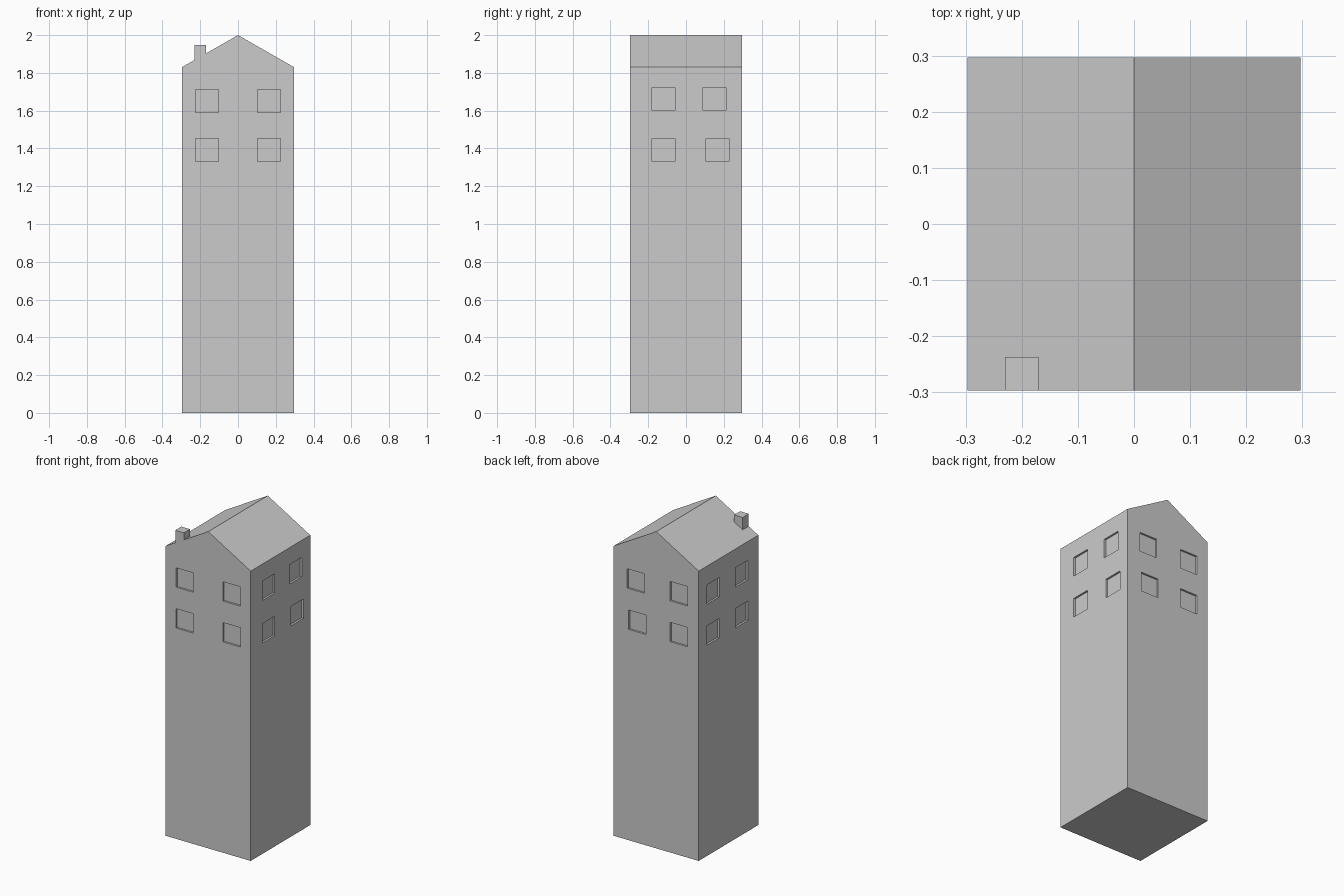
import bpy, bmesh
from math import pi
from mathutils import Matrix

if "Cube" in bpy.data.objects:
    bpy.data.objects.remove(bpy.data.objects["Cube"])

HALF, EAVES, RIDGE = 0.297, 1.83, 2.0
SIZE, DEPTH = 0.122, 0.012


def roof_z(x):
    return RIDGE - (RIDGE - EAVES) * abs(x) / HALF


def make_object(name, bm):
    bmesh.ops.recalc_face_normals(bm, faces=bm.faces)
    mesh = bpy.data.meshes.new(name)
    bm.to_mesh(mesh)
    bm.free()
    obj = bpy.data.objects.new(name, mesh)
    bpy.context.collection.objects.link(obj)
    return obj


def extrude_profile(name, profile, y0, y1):
    """Extrude an (x, z) outline from y0 to y1."""
    bm = bmesh.new()
    face = bm.faces.new([bm.verts.new((x, y0, z)) for x, z in profile])
    new = bmesh.ops.extrude_face_region(bm, geom=[face])["geom"]
    verts = [v for v in new if isinstance(v, bmesh.types.BMVert)]
    bmesh.ops.translate(bm, verts=verts, vec=(0, y1 - y0, 0))
    return make_object(name, bm)


# House body with gabled roof
house = extrude_profile("house_body", [
    (-HALF, 0), (HALF, 0), (HALF, EAVES), (0, RIDGE), (-HALF, EAVES)], -HALF, HALF)

# Chimney, flush with the front wall and cut to the roof slope
cl, cr = -0.23, -0.17
extrude_profile("chimney", [
    (cl, roof_z(cl)), (cr, roof_z(cr)), (cr, 1.947), (cl, 1.947)], -HALF, -0.237)

# Window centres per wall (across, up), seen from outside; wall turned about z
walls = {
    0: [(-0.163, 1.65), (0.164, 1.65), (-0.164, 1.392), (0.164, 1.392)],           # front
    pi / 2: [(-0.119, 1.661), (0.151, 1.661), (-0.119, 1.392), (0.167, 1.392)],    # right
    pi: [(-0.142, 1.65), (0.158, 1.65), (-0.131, 1.392), (0.158, 1.392)],          # back
    -pi / 2: [(-0.153, 1.65), (0.133, 1.65), (-0.153, 1.392), (0.133, 1.392)],     # left
}
bm = bmesh.new()
for angle, centres in walls.items():
    for u, z in centres:
        bmesh.ops.create_cube(bm, size=1, matrix=(
            Matrix.Rotation(angle, 4, 'Z')
            @ Matrix.Translation((u, -HALF, z))
            @ Matrix.Diagonal((SIZE, 2 * DEPTH, SIZE, 1))))
cutter = make_object("window_cutter", bm)
cutter.hide_render = True
cutter.display_type = 'WIRE'

# Recess the windows into the walls
mod = house.modifiers.new("window_recesses", 'BOOLEAN')
mod.operation = 'DIFFERENCE'
mod.solver = 'EXACT'
mod.object = cutter
